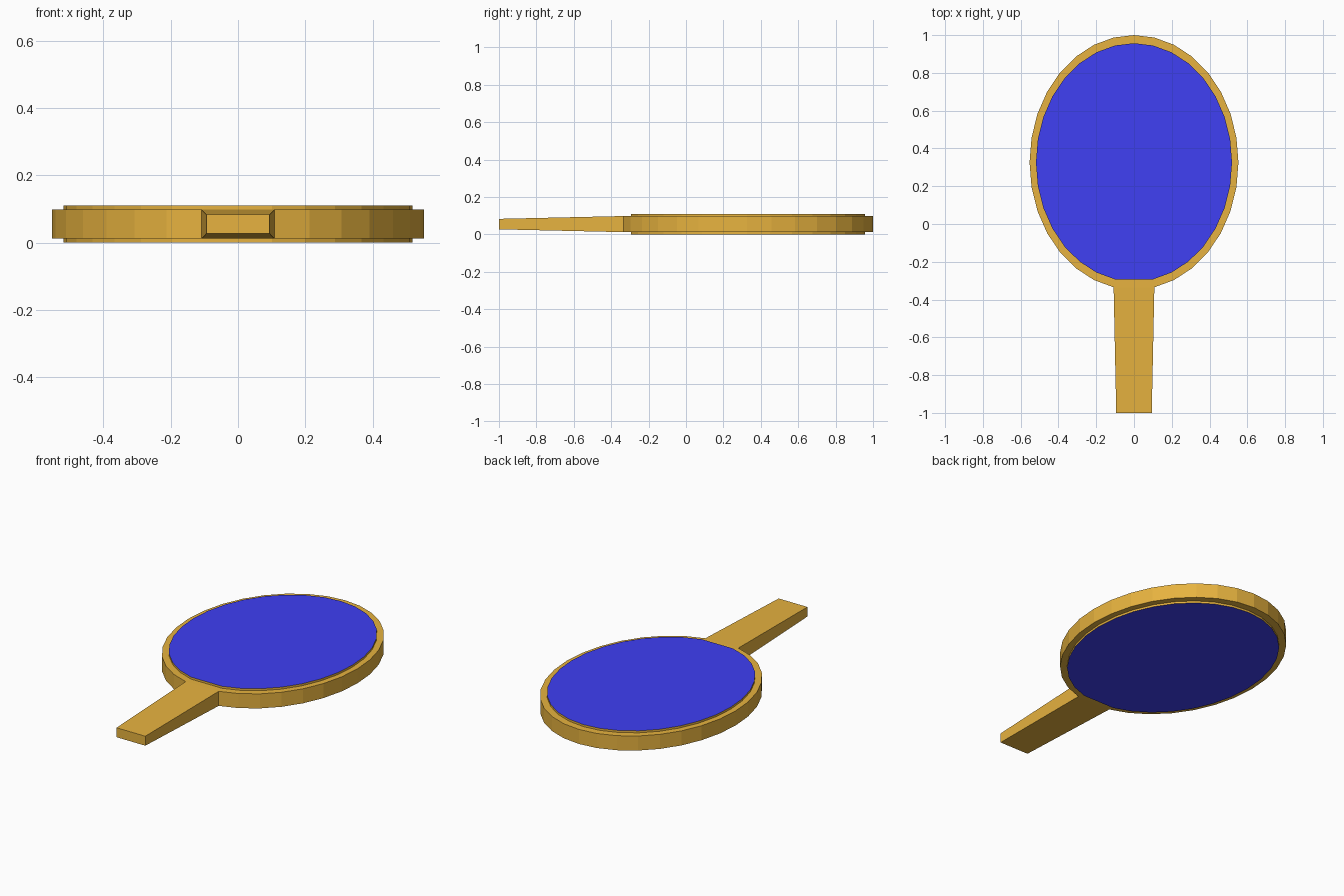
import bpy, bmesh, math

if "Cube" in bpy.data.objects:
    bpy.data.objects.remove(bpy.data.objects["Cube"])

SIDES, CY = 32, 0.326
OUTER = (0.553, 0.674)
INNER = (0.519, 0.631)
MID = 0.055


def material(name, color):
    m = bpy.data.materials.new(name)
    m.diffuse_color = color
    m.use_nodes = True
    m.node_tree.nodes["Principled BSDF"].inputs["Base Color"].default_value = m.diffuse_color
    return m


bm = bmesh.new()


def ring(radii, z):
    # Ellipse with its lowest point left out, giving a flat side for the handle
    pts = []
    for i in range(SIDES):
        if i == SIDES // 2:
            continue
        a = 2 * math.pi * i / SIDES
        pts.append(bm.verts.new((-radii[0] * math.sin(a), CY + radii[1] * math.cos(a), z)))
    return pts


# Head: pad underside, raised step, rim, raised step, pad top
rings = [ring(r, MID + dz) for r, dz in (
    (INNER, -0.055), (INNER, -0.043), (OUTER, -0.043),
    (OUTER, 0.043), (INNER, 0.043), (INNER, 0.055))]
n = SIDES - 1
handle_face = None
for k, (lo, hi) in enumerate(zip(rings, rings[1:])):
    for i in range(n):
        j = (i + 1) % n
        f = bm.faces.new((lo[i], lo[j], hi[j], hi[i]))
        if k == 2 and i == SIDES // 2 - 1:
            handle_face = f

# Blue hitting surfaces
bm.faces.new(rings[0][::-1]).material_index = 1
bm.faces.new(rings[-1]).material_index = 1

# Handle: pulled out of the flat side and tapered
end = bmesh.ops.extrude_discrete_faces(bm, faces=[handle_face])["faces"][0]
for v in end.verts:
    v.co.x = math.copysign(0.094, v.co.x)
    v.co.y = -1.0
    v.co.z = MID + math.copysign(0.028, v.co.z - MID)

bmesh.ops.recalc_face_normals(bm, faces=bm.faces[:])
mesh = bpy.data.meshes.new("paddle")
bm.to_mesh(mesh)
bm.free()
mesh.materials.append(material("wood", (0.8, 0.45, 0.05, 1)))
mesh.materials.append(material("blue_rubber", (0.05, 0.05, 0.9, 1)))
bpy.context.collection.objects.link(bpy.data.objects.new("paddle", mesh))
